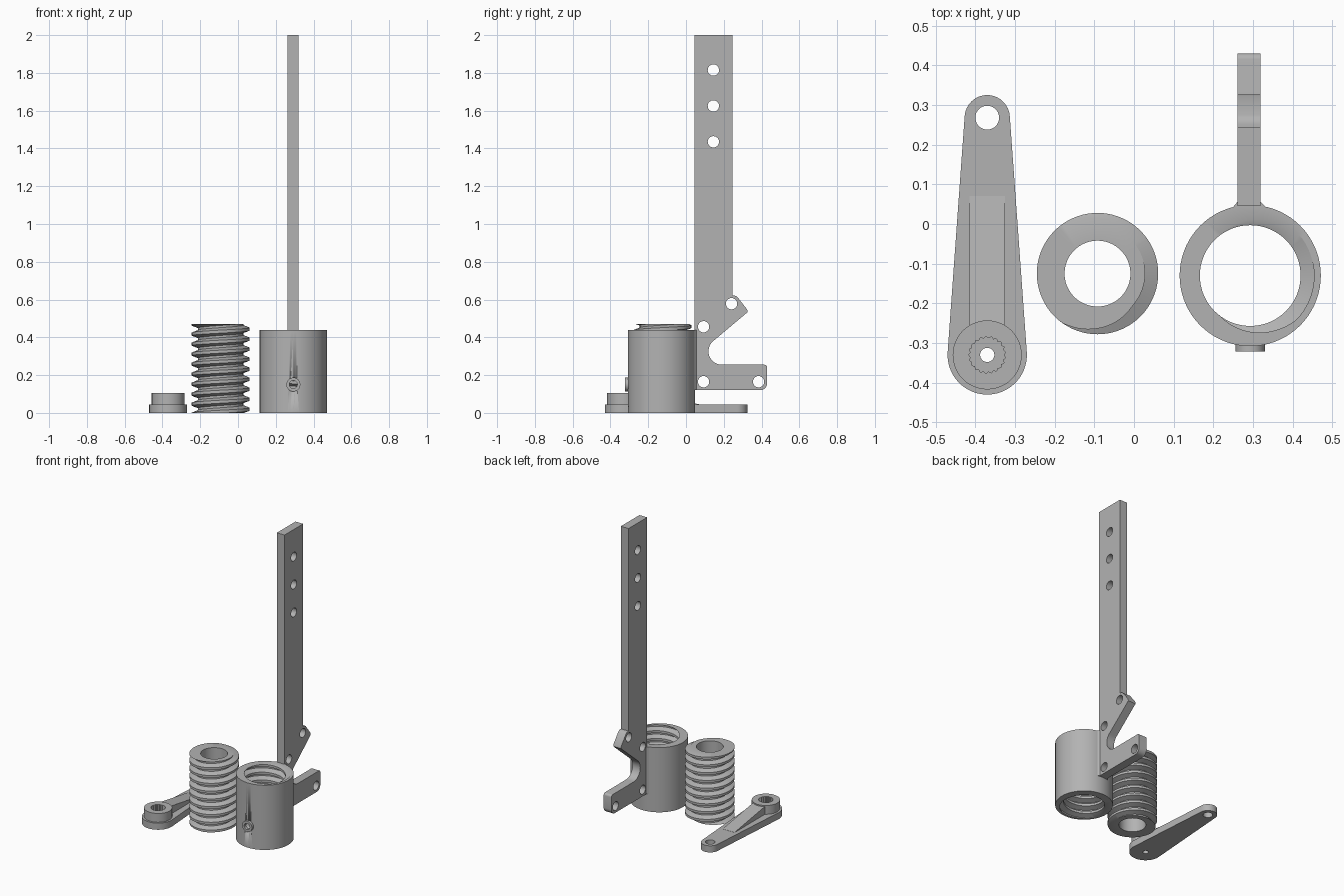
import bpy, bmesh, math
from mathutils import Matrix, Vector

if "Cube" in bpy.data.objects:
    bpy.data.objects.remove(bpy.data.objects["Cube"])

grey = bpy.data.materials.new("plain_grey")
grey.diffuse_color = (0.45, 0.45, 0.45, 1)
grey.use_nodes = True
grey.node_tree.nodes["Principled BSDF"].inputs["Base Color"].default_value = grey.diffuse_color


def finish(bm, name):
    bmesh.ops.remove_doubles(bm, verts=bm.verts[:], dist=1e-5)
    bmesh.ops.recalc_face_normals(bm, faces=bm.faces[:])
    me = bpy.data.meshes.new(name)
    bm.to_mesh(me)
    bm.free()
    me.materials.append(grey)
    ob = bpy.data.objects.new(name, me)
    bpy.context.collection.objects.link(ob)
    return ob


def smooth(ob):
    bpy.ops.object.select_all(action='DESELECT')
    ob.select_set(True)
    bpy.context.view_layer.objects.active = ob
    bpy.ops.object.shade_smooth_by_angle(angle=math.radians(30))


def arc(cx, cy, r, a0, a1, n):
    """Points on an arc, angles in degrees."""
    return [(cx + r * math.cos(math.radians(a0 + (a1 - a0) * i / n)),
             cy + r * math.sin(math.radians(a0 + (a1 - a0) * i / n))) for i in range(n + 1)]


def circle(cx, cy, r, n=40):
    return arc(cx, cy, r, 0, 360, n)[:-1]


def slab(name, loops, lo, hi, axes=None):
    """Fill an outline with holes and extrude it from lo to hi along its normal."""
    bm = bmesh.new()
    edges = []
    for loop in loops:
        vs = [bm.verts.new((u, v, lo)) for u, v in loop]
        edges += [bm.edges.new((vs[i - 1], vs[i])) for i in range(len(vs))]
    bmesh.ops.triangle_fill(bm, edges=edges, use_beauty=True, normal=(0, 0, 1))
    out = bmesh.ops.extrude_face_region(bm, geom=bm.faces[:])
    top = [g for g in out["geom"] if isinstance(g, bmesh.types.BMVert)]
    bmesh.ops.translate(bm, verts=top, vec=(0, 0, hi - lo))
    if axes:
        bm.transform(axes)
    ob = finish(bm, name)
    smooth(ob)
    return ob


def threaded_tube(name, cx, cy, height, wall, root, crest, pitch, crest_angle, n=72):
    """Tube with a plain wall on one side and a helical thread on the other."""
    keys = [(0, root), (0.22, root), (0.45, crest), (0.75, crest), (1, root)]

    def radius(p):
        p %= 1
        for (a, ra), (b, rb) in zip(keys, keys[1:]):
            if p <= b:
                return ra + (rb - ra) * (p - a) / (b - a)

    # the thread crest reaches the top end at crest_angle
    shift = 0.6 - height / pitch + crest_angle / math.tau
    turns = range(-int(height / pitch) - 4, int(height / pitch) + 5)
    bm = bmesh.new()
    cols = []
    for k in range(n + 1):
        t = math.tau * k / n
        rows = [(wall, 0)]
        for m in turns:
            for b, r in keys[:-1]:
                z = pitch * (m + b - shift + t / math.tau)
                if z <= 0 or z >= height:
                    z = min(max(z, 0), height)
                    r = radius(z / pitch + shift - t / math.tau)
                rows.append((r, z))
        rows.append((wall, height))
        cols.append([bm.verts.new((cx + r * math.cos(t), cy + r * math.sin(t), z)) for r, z in rows])
    for a, b in zip(cols, cols[1:]):
        for i in range(len(a)):
            bm.faces.new((a[i - 1], b[i - 1], b[i], a[i]))
    return finish(bm, name)


SIDE = Matrix(((0, 0, 1, 0), (1, 0, 0, 0), (0, 1, 0, 0), (0, 0, 0, 1)))    # outline in y, z
FRONT = Matrix(((1, 0, 0, 0), (0, 0, -1, 0), (0, 1, 0, 0), (0, 0, 0, 1)))  # outline in x, z

# lever arm: tapered plate, hub with splined socket, sloping rib
ax, hub_y, tip_y = -0.37, -0.33, 0.268
taper = math.degrees(math.asin((0.1 - 0.057) / (tip_y - hub_y)))
outline = arc(ax, tip_y, 0.057, taper, 180 - taper, 24) + arc(ax, hub_y, 0.1, 180 - taper, 360 + taper, 36)
slab("arm_plate", [outline, circle(ax, tip_y, 0.03), circle(ax, hub_y, 0.018, 24)], 0, 0.045)
teeth = 21
spline = []
for i in range(teeth * 2):
    a = math.tau * i / (teeth * 2)
    r = 0.047 if i % 2 else 0.042
    spline.append((ax + r * math.cos(a), hub_y + r * math.sin(a)))
slab("arm_hub", [circle(ax, hub_y, 0.087, 48), spline], 0.045, 0.105)
slab("arm_rib", [[(-0.265, 0.04), (0.07, 0.04), (0.07, 0.046), (-0.265, 0.1)]],
     ax - 0.045, ax + 0.045, SIDE)

# hollow screw
smooth(threaded_tube("threaded_screw", -0.092, -0.125, 0.47, 0.083, 0.12, 0.153, 0.053, math.pi))

# nut sleeve with internal thread
sx, sy = 0.293, -0.13
sleeve = threaded_tube("threaded_sleeve", sx, sy, 0.44, 0.178, 0.161, 0.127, 0.053, math.pi)
cutter = slab("port_cutter", [circle(sx, 0.15, 0.021, 24)], 0.22, 0.36, FRONT)
cutter.hide_render = True
cutter.hide_viewport = True
cut = sleeve.modifiers.new("port", 'BOOLEAN')
cut.object = cutter
cut.operation = 'DIFFERENCE'
cut.solver = 'EXACT'
smooth(sleeve)
# port boss on the sleeve front
slab("port_boss", [circle(sx, 0.15, 0.037, 32), circle(sx, 0.15, 0.021, 24)], 0.3, 0.322, FRONT)

# upright bracket: tall bar, hooked lug and lower foot
profile = [(0.045, 0.12)]
profile += arc(0.392, 0.158, 0.038, 270, 360, 8)
profile += arc(0.415, 0.24, 0.015, 0, 90, 4)
profile += arc(0.19, 0.326, 0.071, 270, 130, 16)
profile += [(0.326, 0.533), (0.324, 0.547)]
profile += arc(0.25, 0.59, 0.032, 40, 90, 6)
profile += [(0.245, 0.622), (0.245, 2.0), (0.045, 2.0)]
holes = [(0.145, 1.815), (0.145, 1.625), (0.145, 1.435),
         (0.093, 0.456), (0.241, 0.578), (0.093, 0.165), (0.384, 0.165)]
slab("upright_bracket", [profile] + [circle(y, z, 0.03, 28) for y, z in holes], 0.261, 0.319, SIDE)

# flared joint between bracket and sleeve
slab("bracket_flare", [[(0.235, 0.033), (0.25, 0.043), (0.261, 0.056),
                        (0.319, 0.056), (0.332, 0.043), (0.35, 0.033)]], 0.12, 0.44)
